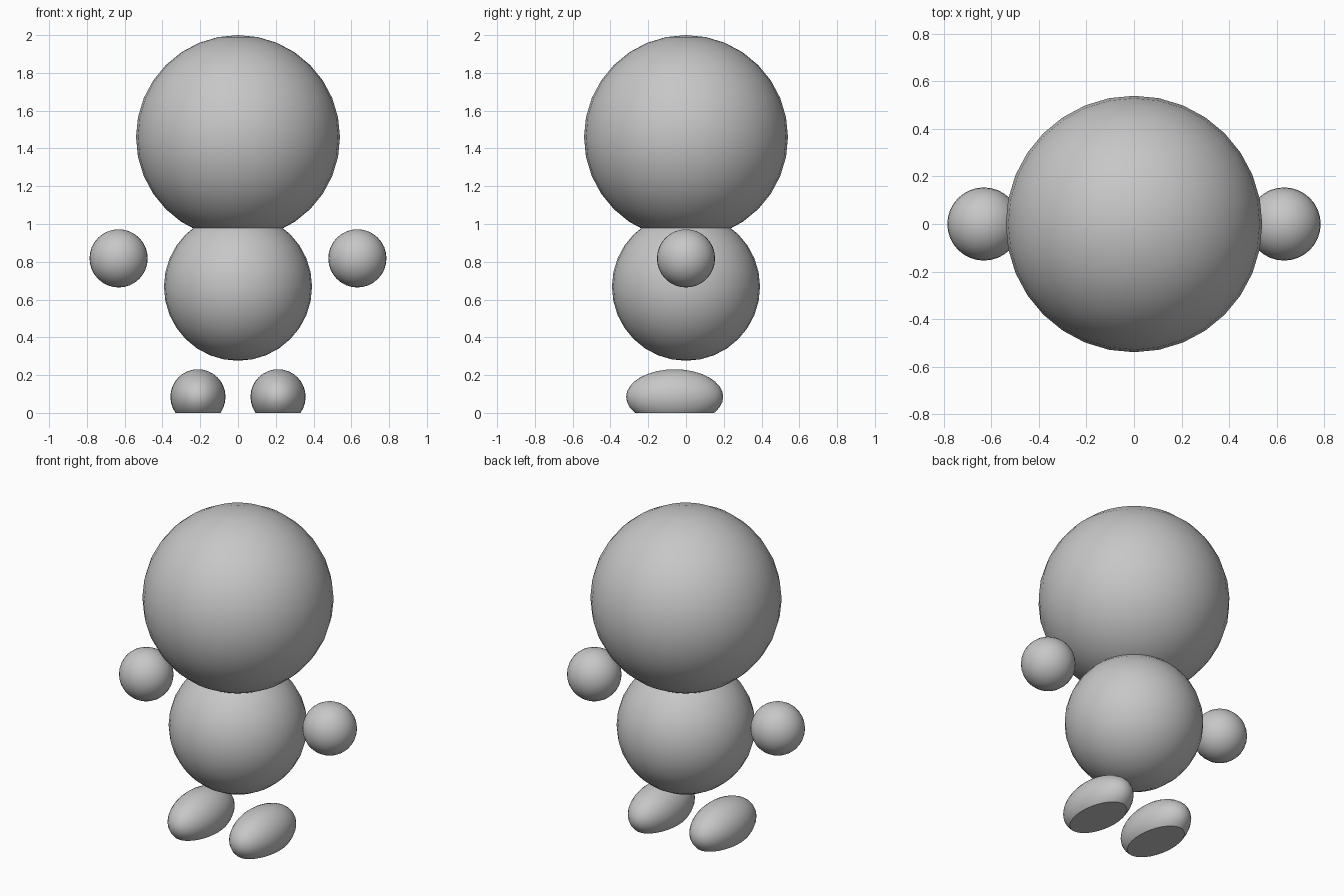
import bpy
import bmesh

if "Cube" in bpy.data.objects:
    bpy.data.objects.remove(bpy.data.objects["Cube"])

grey = bpy.data.materials.new("plain_grey")
grey.diffuse_color = (0.57, 0.57, 0.57, 1.0)
grey.use_nodes = True
grey.node_tree.nodes["Principled BSDF"].inputs["Base Color"].default_value = grey.diffuse_color


def ellipsoid(name, center, radii, floor_cut=False):
    """UV sphere scaled to the radii, optionally cut flat at z = 0."""
    bm = bmesh.new()
    bmesh.ops.create_uvsphere(bm, u_segments=32, v_segments=16, radius=1.0)
    bmesh.ops.scale(bm, vec=radii, verts=bm.verts)
    bmesh.ops.translate(bm, vec=center, verts=bm.verts)
    if floor_cut:
        cut = bmesh.ops.bisect_plane(
            bm, geom=bm.verts[:] + bm.edges[:] + bm.faces[:],
            plane_co=(0, 0, 0), plane_no=(0, 0, -1), clear_outer=True)
        rim = [g for g in cut["geom_cut"] if isinstance(g, bmesh.types.BMEdge)]
        bmesh.ops.contextual_create(bm, geom=rim)
        bmesh.ops.recalc_face_normals(bm, faces=bm.faces)
    mesh = bpy.data.meshes.new(name)
    bm.to_mesh(mesh)
    bm.free()
    mesh.materials.append(grey)
    obj = bpy.data.objects.new(name, mesh)
    bpy.context.collection.objects.link(obj)
    bpy.ops.object.select_all(action="DESELECT")
    obj.select_set(True)
    bpy.context.view_layer.objects.active = obj
    bpy.ops.object.shade_smooth_by_angle()
    return obj


# Head and body
ellipsoid("head", (0, 0, 1.46), (0.54, 0.54, 0.54))
ellipsoid("body", (0, 0, 0.668), (0.392, 0.392, 0.392))

# Floating hands and flat-soled feet, mirrored left and right
for side, s in (("left", 1), ("right", -1)):
    ellipsoid(side + "_hand", (s * 0.632, 0, 0.818), (0.154, 0.154, 0.154))
    ellipsoid(side + "_foot", (s * 0.212, -0.06, 0.085), (0.146, 0.257, 0.146),
              floor_cut=True)
